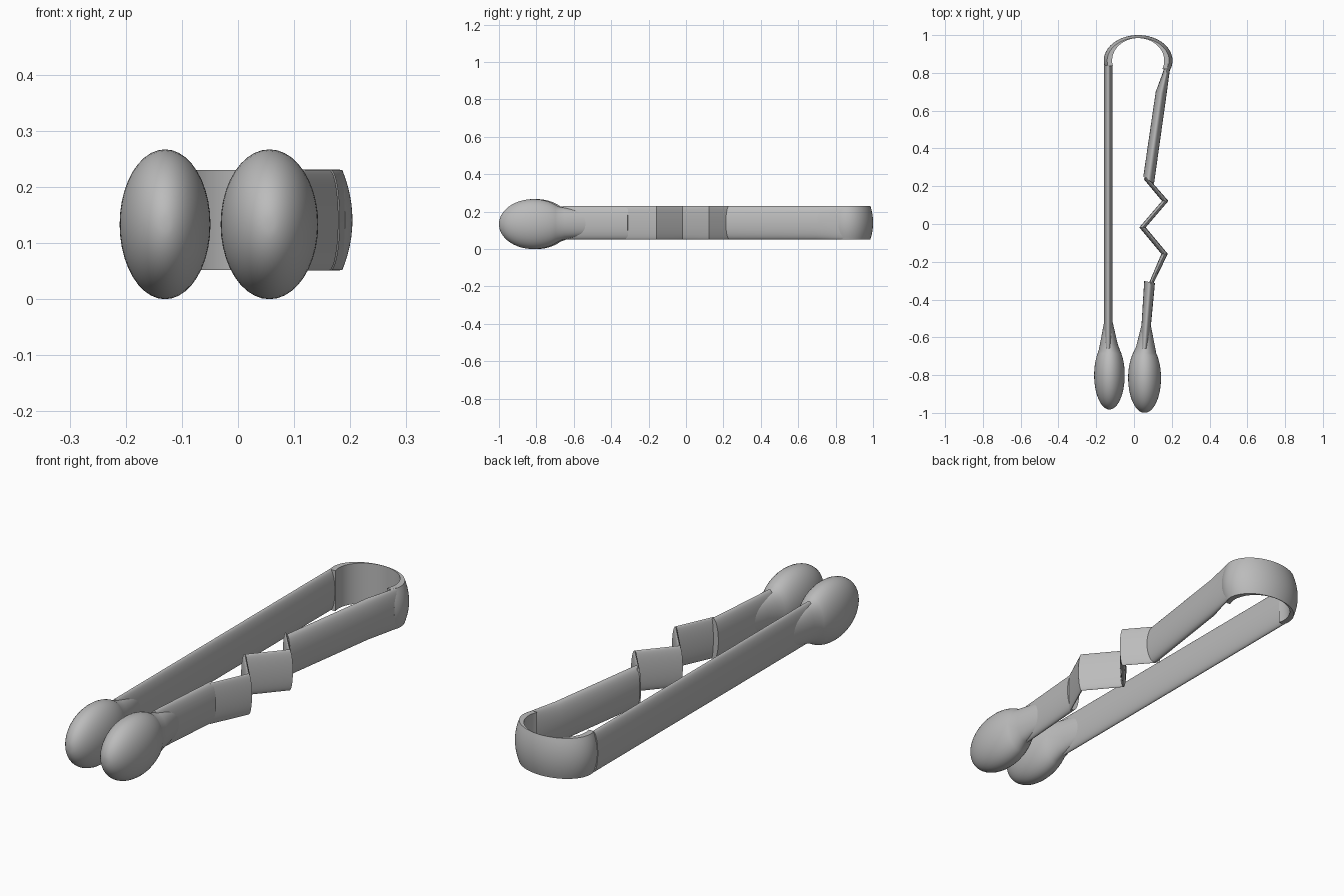
import bpy, bmesh, math
from mathutils import Vector

if "Cube" in bpy.data.objects:
    bpy.data.objects.remove(bpy.data.objects["Cube"])

grey = bpy.data.materials.new("satin_grey")
grey.diffuse_color = (0.5, 0.5, 0.5, 1)
grey.use_nodes = True
grey.node_tree.nodes["Principled BSDF"].inputs["Base Color"].default_value = grey.diffuse_color
ZC = 0.141  # mid height of the strip


def loft(name, rings, angle=40):
    """Skin a list of closed rings and cap both ends."""
    bm = bmesh.new()
    vs = [[bm.verts.new(p) for p in r] for r in rings]
    n = len(vs[0])
    for a, b in zip(vs, vs[1:]):
        for i in range(n):
            j = (i + 1) % n
            bm.faces.new((a[i], a[j], b[j], b[i]))
    bm.faces.new(vs[0])
    bm.faces.new(vs[-1])
    bmesh.ops.recalc_face_normals(bm, faces=bm.faces[:])
    me = bpy.data.meshes.new(name)
    bm.to_mesh(me)
    bm.free()
    me.materials.append(grey)
    ob = bpy.data.objects.new(name, me)
    bpy.context.collection.objects.link(ob)
    bpy.ops.object.select_all(action='DESELECT')
    ob.select_set(True)
    bpy.context.view_layer.objects.active = ob
    bpy.ops.object.shade_smooth_by_angle(angle=math.radians(angle))
    return ob


def oval(center, across, hz, n=40):
    """Upright oval; across is the half-width vector in the xy plane."""
    c = Vector((center[0], center[1], center[2] if len(center) > 2 else ZC))
    w = Vector((across[0], across[1], 0))
    return [c + w * math.cos(t) + Vector((0, 0, hz * math.sin(t)))
            for t in (2 * math.pi * i / n for i in range(n))]


def span(a, b, hz=0.09):
    """Oval end ring running between two edge points seen from the top."""
    a, b = Vector(a), Vector(b)
    return oval((a + b) / 2, (b - a) / 2, hz)


# straight arm and the two halves of the bent arm
loft("left_arm", [span((-0.159, -0.66), (-0.114, -0.66)),
                  span((-0.159, 0.84), (-0.114, 0.84))])
loft("right_lower_arm", [span((0.032, -0.66), (0.078, -0.66)),
                         span((0.054, -0.302), (0.111, -0.312))])
loft("right_upper_arm", [span((0.049, 0.25), (0.106, 0.213)),
                         span((0.115, 0.70), (0.173, 0.69)),
                         span((0.152, 0.80), (0.187, 0.795)),
                         span((0.166, 0.85), (0.196, 0.85))])

# zigzag plates with mitred ends
path = [(0.088, -0.32), (0.162, -0.158), (0.045, -0.018), (0.165, 0.122), (0.06, 0.245)]
for k, (a, b) in enumerate(zip(path, path[1:])):
    d = (Vector(b) - Vector(a)).normalized()
    rings = []
    for i, p in ((k, a), (k + 1, b)):
        inner = 0 < i < len(path) - 1
        w = Vector((0.017, 0)) if inner else Vector((d.y, -d.x)) * 0.011
        rings.append(oval(p, w, 0.09))
    loft("zigzag_plate_%d" % (k + 1), rings)

# spring bend: flat inside, bulging outside
rings = []
for i in range(49):
    t = math.radians(-22 + 216 * i / 48)
    c, s = math.cos(t), math.sin(t)
    ring = []
    for z in (-0.089, 0.089):
        ring.append(Vector((0.022 + 0.138 * c, 0.865 + 0.119 * s, ZC + z)))
    for j in range(13):
        u = 1 - 2 * j / 12
        bulge = 0.018 * (1 - u * u)
        ring.append(Vector((0.022 + (0.164 + bulge) * c,
                            0.865 + (0.121 + bulge * 0.78) * s, ZC + 0.089 * u)))
    rings.append(ring)
loft("spring_bend", rings)


# egg shaped tips with a short neck running onto the arm
def tip(name, x, y, hx, hy, lean):
    rings = []
    for i in range(1, 25):
        t = math.pi * (1 - i / 32)  # front pole round to the rear shoulder
        rings.append(oval((x, y + hy * math.cos(t), 0.1335),
                          (hx * math.sin(t), 0), 0.1335 * math.sin(t)))
    for dy, fx, fz in ((0.165, 0.58, 0.084), (0.21, 0.46, 0.076),
                       (0.25, 0.36, 0.068), (0.285, 0.27, 0.06)):
        rings.append(oval((x + lean * dy, y + dy, 0.137), (hx * fx, 0), fz))
    loft(name, rings, 60)


tip("left_tip", -0.13, -0.80, 0.081, 0.182, -0.02)
tip("right_tip", 0.056, -0.815, 0.087, 0.185, 0.03)
